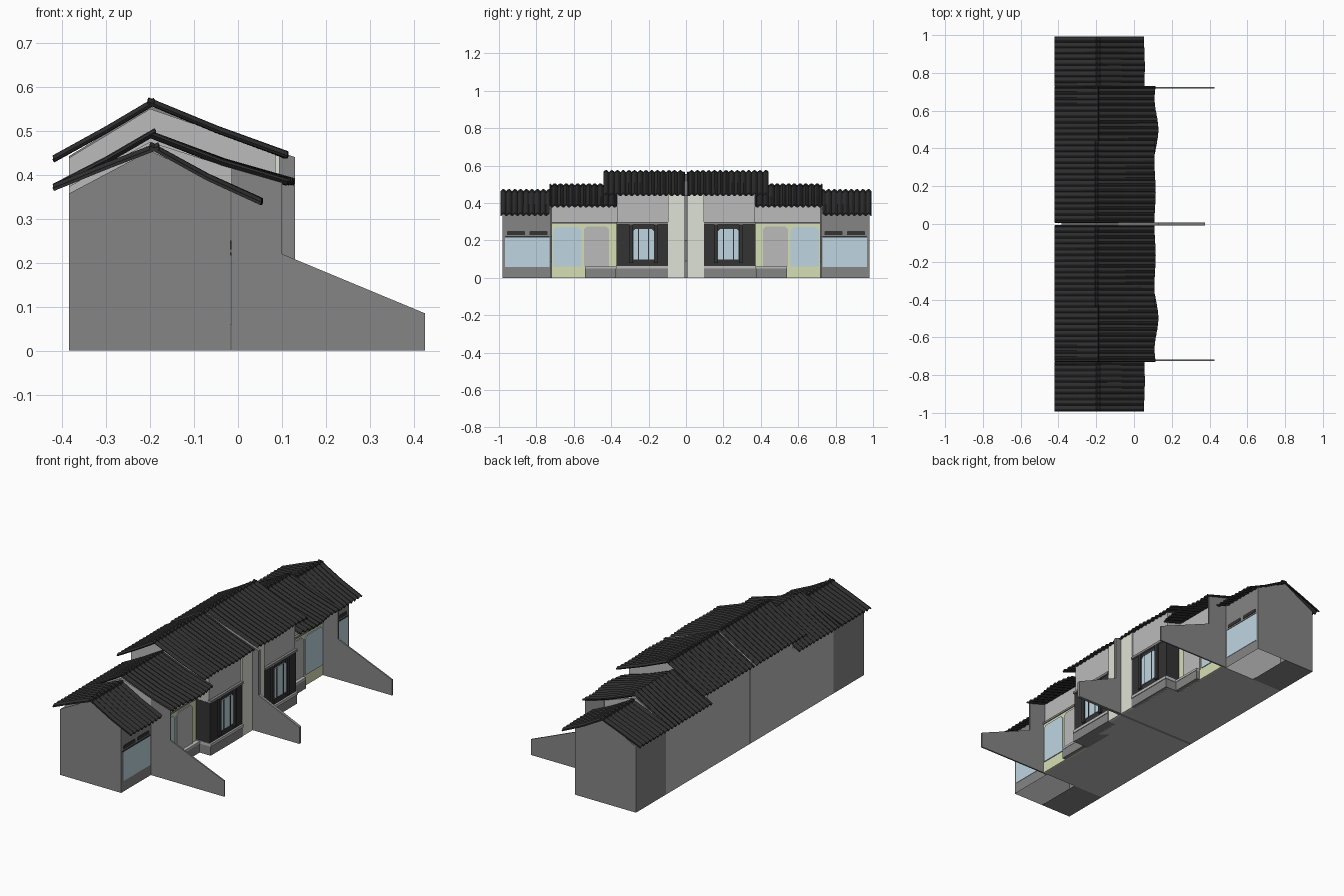
import bpy, bmesh, math

if "Cube" in bpy.data.objects:
    bpy.data.objects.remove(bpy.data.objects["Cube"])


def mat(name, r, g, b):
    m = bpy.data.materials.new(name)
    m.diffuse_color = (r, g, b, 1)
    m.use_nodes = True
    m.node_tree.nodes["Principled BSDF"].inputs["Base Color"].default_value = m.diffuse_color
    return m


ROOF = mat("roof_black", 0.027, 0.027, 0.027)
LIGHT = mat("light_grey_plaster", 0.5, 0.5, 0.5)
GREY = mat("mid_grey_wall", 0.235, 0.235, 0.235)
GLASS = mat("pale_blue_glass", 0.52, 0.67, 0.75)
GREEN = mat("pale_green_frame", 0.67, 0.74, 0.46)
CREAM = mat("cream_pillar", 0.74, 0.76, 0.67)
FRAME = mat("black_frame", 0.035, 0.033, 0.033)


def finish(name, bm, mats, drop=None):
    bmesh.ops.recalc_face_normals(bm, faces=bm.faces)
    if drop:
        bmesh.ops.delete(bm, geom=[f for f in bm.faces if drop(f)], context="FACES")
    me = bpy.data.meshes.new(name)
    bm.to_mesh(me)
    bm.free()
    for m in mats:
        me.materials.append(m)
    ob = bpy.data.objects.new(name, me)
    bpy.context.collection.objects.link(ob)
    return ob


def prism(name, prof, y0, y1, m, drop=None):
    """Extrude an x-z profile along y."""
    bm = bmesh.new()
    a = [bm.verts.new((x, y0, z)) for x, z in prof]
    b = [bm.verts.new((x, y1, z)) for x, z in prof]
    bm.faces.new(a)
    bm.faces.new(b[::-1])
    n = len(prof)
    for i in range(n):
        bm.faces.new((a[i], b[i], b[(i + 1) % n], a[(i + 1) % n]))
    return finish(name, bm, [m], drop)


def box(name, x0, x1, y0, y1, z0, z1, m):
    return prism(name, [(x0, z0), (x1, z0), (x1, z1), (x0, z1)], y0, y1, m)


def plate(name, x, y0, y1, z0, z1, m, chamfer=0.0, t=0.006):
    """Thin panel facing +x with optional cut upper corners."""
    c = chamfer
    pts = [(y0, z0), (y1, z0), (y1, z1 - c), (y1 - c, z1), (y0 + c, z1), (y0, z1 - c)]
    if c == 0:
        pts = [(y0, z0), (y1, z0), (y1, z1), (y0, z1)]
    bm = bmesh.new()
    a = [bm.verts.new((x, y, z)) for y, z in pts]
    b = [bm.verts.new((x + t, y, z)) for y, z in pts]
    bm.faces.new(a)
    bm.faces.new(b)
    for i in range(len(a)):
        j = (i + 1) % len(a)
        bm.faces.new((a[i], a[j], b[j], b[i]))
    return finish(name, bm, [m])


def roof_slope(name, s, y0, y1, pts, bulge=0.0):
    """Corrugated sheet: wave along y, path of x-z points down the slope."""
    bm = bmesh.new()
    pitch = 0.0305
    n = int(round((y1 - y0) / pitch * 8))
    rows = []
    for i in range(n + 1):
        y = y0 + (y1 - y0) * i / n
        dz = 0.005 * math.cos(2 * math.pi * y / pitch)
        out = bulge * (0.5 + 0.5 * math.cos((y - 0.5) * 2 * math.pi / 0.33))
        row = []
        for k, (x, z) in enumerate(pts):
            t = k / (len(pts) - 1)
            row.append(bm.verts.new((x + out * t, s * y, z + dz)))
        rows.append(row)
    for a, b in zip(rows, rows[1:]):
        for k in range(len(pts) - 1):
            bm.faces.new((a[k], a[k + 1], b[k + 1], b[k]))
    ob = finish(name, bm, [ROOF])
    sol = ob.modifiers.new("thickness", "SOLIDIFY")
    sol.thickness = 0.007
    sol.offset = 0


# Middle party wall with sloping garden fin
prism("centre_party_wall",
      [(-0.385, 0), (0.375, 0), (0.375, 0.09), (0.13, 0.2), (0.13, 0.44),
       (0.1, 0.45), (-0.2, 0.556), (-0.385, 0.442)], -0.008, 0.008, GREY)

for s, side in ((1, "right"), (-1, "left")):
    def N(n):
        return n + "_" + side

    def pl(n, x, y0, y1, z0, z1, m, c=0.0, t=0.006):
        plate(N(n), x, min(s * y0, s * y1), max(s * y0, s * y1), z0, z1, m, c, t)

    def bx(n, x0, x1, y0, y1, z0, z1, m):
        box(N(n), x0, x1, s * y0, s * y1, z0, z1, m)

    def open_end(f):
        # the end room is open to the next wall and below its front half
        c = f.calc_center_median()
        return f.normal.y * s < -0.9 or (f.normal.z < -0.9 and c.x > -0.2)

    # House shells: tall centre, mid part, low end part
    prism(N("centre_block"), [(-0.385, 0), (0.085, 0), (0.085, 0.452), (-0.2, 0.55), (-0.385, 0.438)],
          s * 0.008, s * 0.37, LIGHT)
    prism(N("mid_block"), [(-0.385, 0), (0, 0), (0, 0.41), (-0.2, 0.475), (-0.385, 0.373)],
          s * 0.37, s * 0.72, LIGHT)
    prism(N("end_block"), [(-0.385, 0), (-0.2, 0), (-0.017, 0), (-0.017, 0.368), (-0.2, 0.455), (-0.385, 0.357)],
          s * 0.72, s * 0.98, GREY, open_end)

    # Garden fin wall
    prism(N("garden_fin"), [(-0.015, 0), (0.425, 0), (0.425, 0.085), (0.1, 0.22), (0.1, 0.382), (-0.015, 0.415)],
          s * 0.717, s * 0.725, GREY)

    # Roofs
    roof_slope(N("centre_roof_front"), s, 0.008, 0.44, [(-0.205, 0.568), (-0.05, 0.503), (0.107, 0.445)], 0.007)
    roof_slope(N("centre_roof_back"), s, 0.008, 0.44, [(-0.19, 0.567), (-0.3, 0.502), (-0.42, 0.436)])
    roof_slope(N("mid_roof_front"), s, 0.372, 0.728, [(-0.2, 0.492), (-0.04, 0.429), (0.108, 0.384)], 0.02)
    roof_slope(N("mid_roof_back"), s, 0.372, 0.728, [(-0.188, 0.498), (-0.3, 0.433), (-0.42, 0.371)])
    roof_slope(N("end_roof_front"), s, 0.73, 0.993, [(-0.2, 0.467), (-0.07, 0.395), (0.052, 0.339)], 0.004)
    roof_slope(N("end_roof_back"), s, 0.73, 0.993, [(-0.18, 0.466), (-0.3, 0.42), (-0.42, 0.371)])

    # Cream pillar beside the party wall
    bx("cream_pillar", 0.08, 0.094, 0.008, 0.095, 0, 0.447, CREAM)

    # Projecting bay: plinth, black frame, glass and bars
    bx("bay_plinth", 0.0, 0.096, 0.095, 0.372, 0, 0.05, GREY)
    bx("bay_sill", 0.0, 0.1, 0.095, 0.374, 0.05, 0.066, LIGHT)
    bx("bay_frame", 0.002, 0.09, 0.095, 0.371, 0.066, 0.285, FRAME)
    bx("bay_lintel", 0.08, 0.099, 0.095, 0.372, 0.285, 0.298, GREY)
    pl("bay_glass", 0.088, 0.172, 0.282, 0.098, 0.262, GLASS, 0.012)
    for k, y in enumerate((0.2, 0.255)):
        pl("bay_bar_%d" % k, 0.09, y - 0.0025, y + 0.0025, 0.098, 0.262, FRAME)
    for k, y in enumerate((0.16, 0.294)):
        bx("bay_shutter_post_%d" % k, 0.09, 0.1, y - 0.01, y + 0.01, 0.08, 0.285, FRAME)

    # Mid front: green frame, door, window, step, beam
    pl("green_frame", 0, 0.372, 0.717, 0.0, 0.287, GREEN, 0, 0.009)
    pl("door", 0.008, 0.412, 0.545, 0.06, 0.275, LIGHT, 0.015)
    pl("mid_glass", 0.008, 0.56, 0.71, 0.06, 0.272, GLASS, 0.015)
    bx("door_step", 0, 0.03, 0.374, 0.54, 0.0, 0.05, GREY)
    bx("door_step_top", 0, 0.032, 0.374, 0.54, 0.05, 0.062, LIGHT)
    bx("mid_beam", 0, 0.014, 0.372, 0.717, 0.287, 0.298, GREY)

    # End front: wide glazing, vents
    pl("end_glass", -0.018, 0.73, 0.968, 0.058, 0.216, GLASS, 0, 0.003)
    pl("end_head_bar", -0.018, 0.73, 0.968, 0.216, 0.223, FRAME, 0, 0.003)
    for k, y in enumerate((0.74, 0.86)):
        pl("end_vent_%d" % k, -0.018, y, y + 0.098, 0.23, 0.25, FRAME, 0.004, 0.003)
